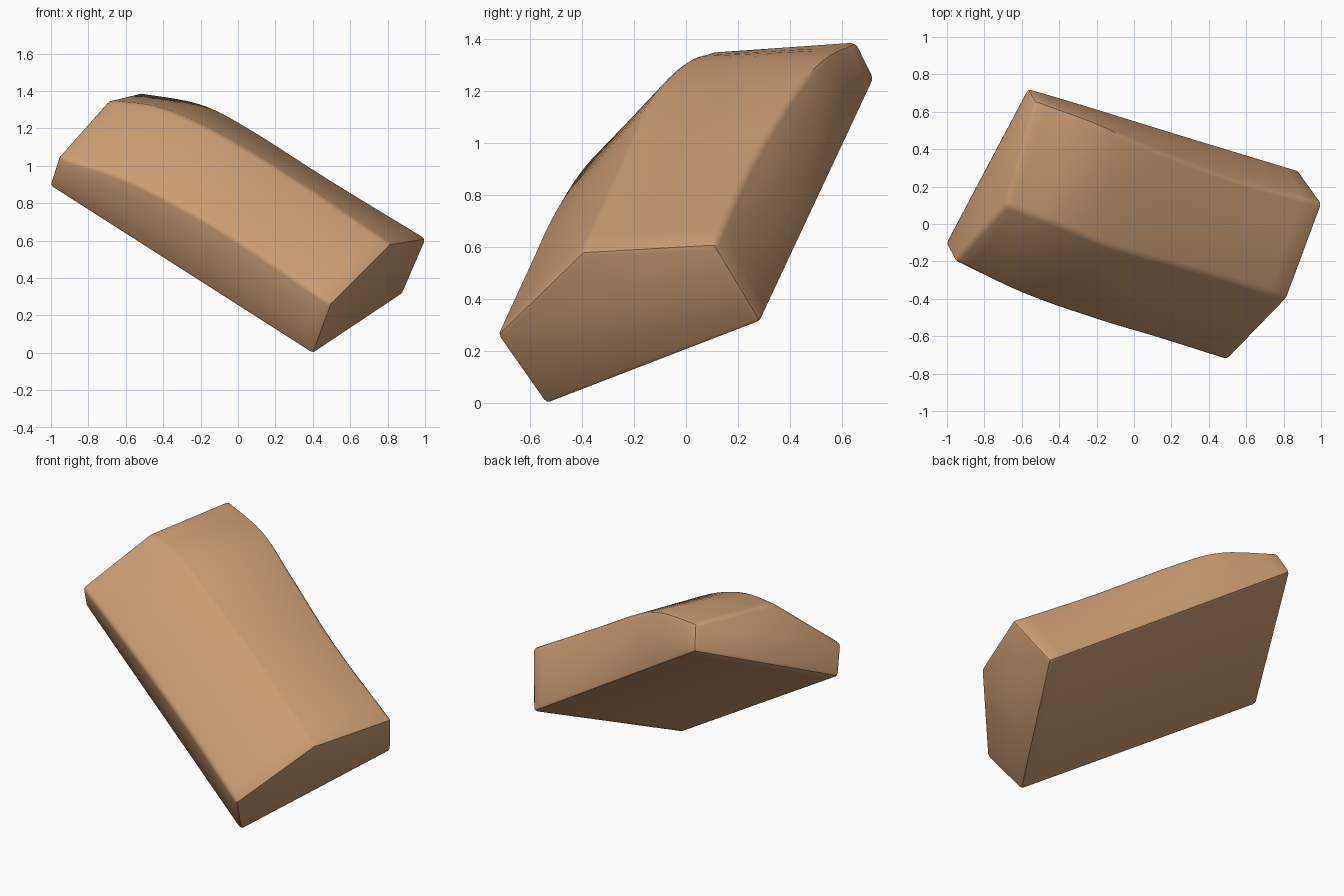
import bpy
import bmesh
import math
from mathutils import Vector

cube = bpy.data.objects.get("Cube")
if cube:
    bpy.data.objects.remove(cube, do_unlink=True)

STEPS = 5  # subdivisions between two rail points


def smooth_rail(points):
    """Pass an even curve through a few points."""
    pts = [Vector(p) for p in points]
    pts = [2 * pts[0] - pts[1]] + pts + [2 * pts[-1] - pts[-2]]
    rail = []
    for a, b, c, d in zip(pts, pts[1:], pts[2:], pts[3:]):
        for i in range(STEPS):
            t = i / STEPS
            rail.append(b + t * (c - a) / 2
                        + t * t * (a - 2.5 * b + 2 * c - d / 2)
                        + t ** 3 * (d - a + 3 * (b - c)) / 2)
    rail.append(pts[-2])
    return rail


def straight_rail(start, end):
    count = 4 * STEPS
    return [Vector(start).lerp(Vector(end), i / count) for i in range(count + 1)]


# Five long edges of the block, each from the high end to the low end
rails = [
    straight_rail((-1.01, -0.1, 0.89), (0.4, -0.54, -0.01)),   # front base
    smooth_rail([(-0.96, -0.2, 1.05), (-0.58, -0.38, 0.92), (-0.18, -0.52, 0.71),
                 (0.12, -0.61, 0.52), (0.5, -0.73, 0.26)]),     # front shoulder
    smooth_rail([(-0.69, 0.1, 1.35), (-0.42, 0, 1.31), (-0.1, -0.13, 1.17),
                 (0.33, -0.25, 0.91), (0.82, -0.4, 0.58)]),     # ridge
    smooth_rail([(-0.53, 0.66, 1.39), (-0.2, 0.54, 1.33), (0.06, 0.42, 1.2),
                 (0.5, 0.25, 0.92), (1.01, 0.11, 0.61)]),       # back shoulder
    straight_rail((-0.57, 0.73, 1.25), (0.88, 0.29, 0.31)),     # back base
]

# Loft the faces between neighbouring edges and cap both ends
bm = bmesh.new()
grid = [[bm.verts.new(p) for p in rail] for rail in rails]
for k, row in enumerate(grid):
    nxt = grid[(k + 1) % len(grid)]
    for i in range(len(row) - 1):
        bm.faces.new((row[i], row[i + 1], nxt[i + 1], nxt[i]))
bm.faces.new([row[0] for row in grid])
bm.faces.new([row[-1] for row in reversed(grid)])
bmesh.ops.recalc_face_normals(bm, faces=bm.faces)

# Softly worn edges
worn = [e for e in bm.edges if e.calc_face_angle(0) > math.radians(24)]
bmesh.ops.bevel(bm, geom=worn, offset=0.022, segments=2, profile=0.5,
                affect='EDGES', clamp_overlap=True)

mesh = bpy.data.meshes.new("curved_block")
bm.to_mesh(mesh)
bm.free()
block = bpy.data.objects.new("curved_block", mesh)
bpy.context.collection.objects.link(block)

# Tan clay colour
tan = bpy.data.materials.new("tan")
tan.use_nodes = True
colour = (0.61, 0.34, 0.175, 1)
tan.diffuse_color = colour
tan.node_tree.nodes["Principled BSDF"].inputs["Base Color"].default_value = colour
mesh.materials.append(tan)

bpy.ops.object.select_all(action='DESELECT')
block.select_set(True)
bpy.context.view_layer.objects.active = block
bpy.ops.object.shade_smooth_by_angle(angle=math.radians(35))
